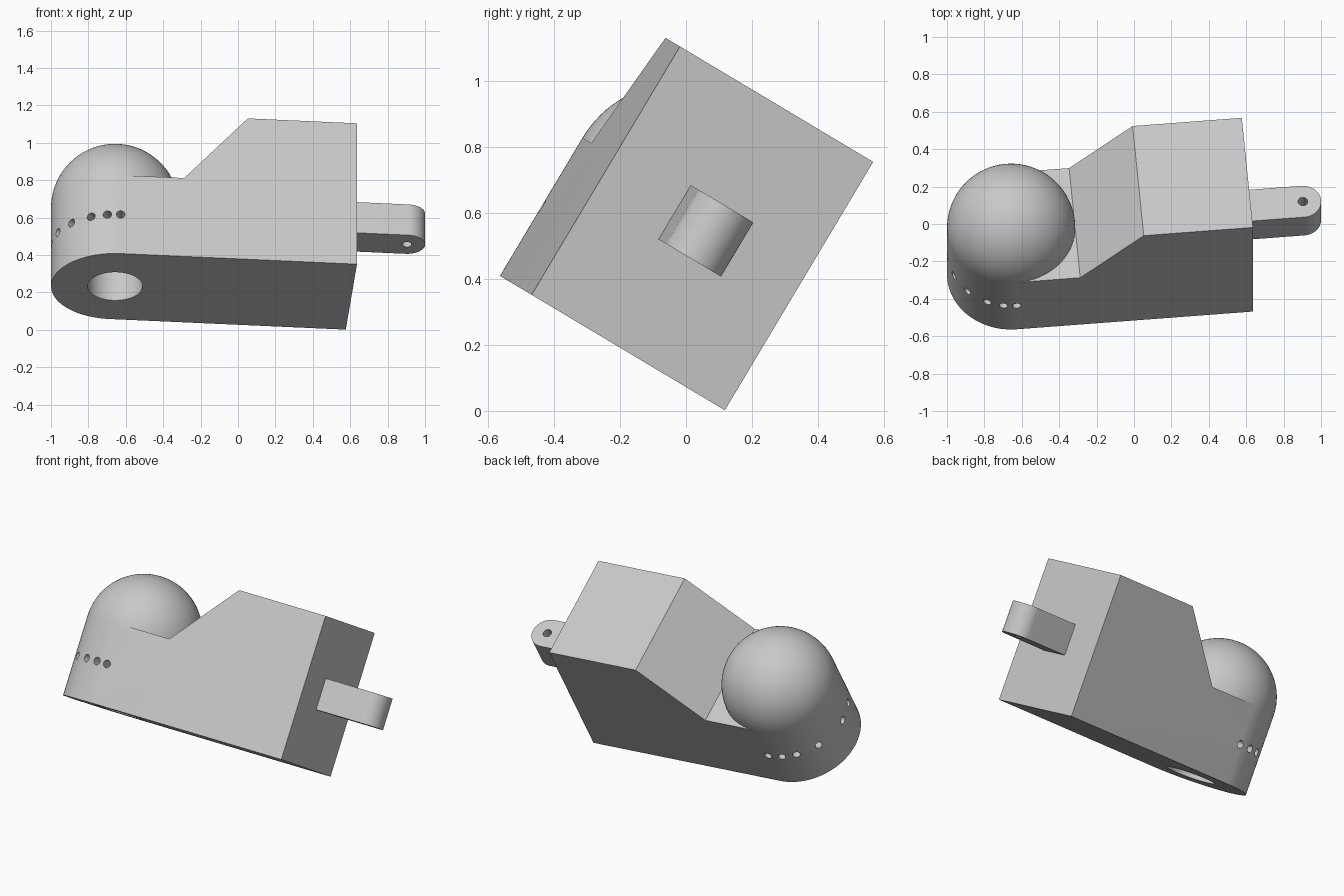
import bpy, bmesh
from math import sin, cos, pi, radians
from mathutils import Matrix, Vector

cube = bpy.data.objects.get("Cube")
if cube:
    bpy.data.objects.remove(cube, do_unlink=True)

# Main dimensions in the part's own frame: x along, y across, z up
R, LENGTH, HEIGHT, SHOULDER = 0.3425, 1.268, 0.877, 0.488
LUG_R, LUG_END = 0.0975, 1.566
POSE = (Matrix.Translation((-0.657, -0.27, 0.233))
        @ Matrix.Rotation(radians(-30.85), 4, 'X')
        @ Matrix.Rotation(radians(5), 4, 'Z'))

grey = bpy.data.materials.new("light grey")
grey.use_nodes = True
colour = (0.58, 0.58, 0.58, 1)
grey.diffuse_color = colour
grey.node_tree.nodes["Principled BSDF"].inputs["Base Color"].default_value = colour


def make(name, bm):
    bmesh.ops.recalc_face_normals(bm, faces=bm.faces)
    mesh = bpy.data.meshes.new(name)
    bm.to_mesh(mesh)
    bm.free()
    obj = bpy.data.objects.new(name, mesh)
    bpy.context.collection.objects.link(obj)
    mesh.materials.append(grey)
    return obj


def prism(name, points, direction):
    """Extrude a closed outline along a direction."""
    bm = bmesh.new()
    face = bm.faces.new([bm.verts.new(p) for p in points])
    ext = bmesh.ops.extrude_face_region(bm, geom=[face], use_keep_orig=True)
    moved = [g for g in ext["geom"] if isinstance(g, bmesh.types.BMVert)]
    bmesh.ops.translate(bm, verts=moved, vec=direction)
    return make(name, bm)


def rod(name, start, end, radius, segments=32):
    """Cylinder between two points."""
    start, end = Vector(start), Vector(end)
    axis = end - start
    bm = bmesh.new()
    bmesh.ops.create_cone(
        bm, cap_ends=True, segments=segments, radius1=radius, radius2=radius,
        depth=axis.length,
        matrix=Matrix.Translation((start + end) / 2) @ axis.to_track_quat('Z', 'Y').to_matrix().to_4x4())
    return make(name, bm)


def arc(cx, radius, z, first, steps):
    """Half circle in plan, running anticlockwise from an angle."""
    angles = [first + pi * i / steps for i in range(steps + 1)]
    return [(cx + radius * cos(a), radius * sin(a), z) for a in angles]


def cut(obj, cutters):
    """Subtract the cutters and remove them."""
    for c in cutters:
        mod = obj.modifiers.new(c.name, 'BOOLEAN')
        mod.operation, mod.solver, mod.object = 'DIFFERENCE', 'EXACT', c
        c.hide_render = True
    bpy.context.view_layer.update()
    deps = bpy.context.evaluated_depsgraph_get()
    mesh = bpy.data.meshes.new_from_object(obj.evaluated_get(deps))
    obj.modifiers.clear()
    obj.data = mesh
    for c in cutters:
        bpy.data.objects.remove(c, do_unlink=True)


# Housing: round-nosed block, stepped down towards the nose
housing = prism("housing", arc(0, R, 0, pi / 2, 48) + [(LENGTH, -R, 0), (LENGTH, R, 0)],
                (0, 0, HEIGHT))
run = 0.341
step = prism("step_cutter",
             [(-1, -1, SHOULDER), (run, -1, SHOULDER), (2 * run, -1, HEIGHT),
              (2 * run, -1, 1.5), (-1, -1, 1.5)], (0, 2, 0))
bore = rod("bore_cutter", (0, 0, -0.1), (0, 0, 0.35), 0.147, 64)

# Ring of small vents around the nose, measured from the right side
vents = []
for i, deg in enumerate((0, 12, 27, 48, 68.5, 90, 126, 150, 165, 180)):
    a = radians(deg)
    d = Vector((-sin(a), -cos(a), 0))
    mid = Vector((0, 0, SHOULDER / 2))
    vents.append(rod(f"vent_cutter_{i}", mid + d * 0.2, mid + d * 0.4, 0.023, 20))
cut(housing, [step, bore] + vents)

# Dome on the nose
bm = bmesh.new()
bmesh.ops.create_uvsphere(bm, u_segments=96, v_segments=48, radius=R)
bmesh.ops.bisect_plane(bm, geom=bm.verts[:] + bm.edges[:] + bm.faces[:],
                       plane_co=(0, 0, 0), plane_no=(0, 0, 1), clear_inner=True)
bmesh.ops.translate(bm, verts=bm.verts, vec=(0, 0, SHOULDER))
dome = make("dome", bm)

# Rounded lug with a pin hole on the end face
low, high = 0.342, 0.533
lug = prism("lug", arc(LUG_END, LUG_R, low, -pi / 2, 32)
            + [(LENGTH - 0.03, LUG_R, low), (LENGTH - 0.03, -LUG_R, low)],
            (0, 0, high - low))
cut(lug, [rod("pin_cutter", (LUG_END, 0, low - 0.1), (LUG_END, 0, high + 0.1), 0.026)])

# Tilt everything into place and smooth the round surfaces
bpy.ops.object.select_all(action='DESELECT')
for obj in (housing, dome, lug):
    obj.matrix_world = POSE
    obj.select_set(True)
bpy.context.view_layer.objects.active = housing
bpy.ops.object.shade_smooth_by_angle(angle=radians(30))
